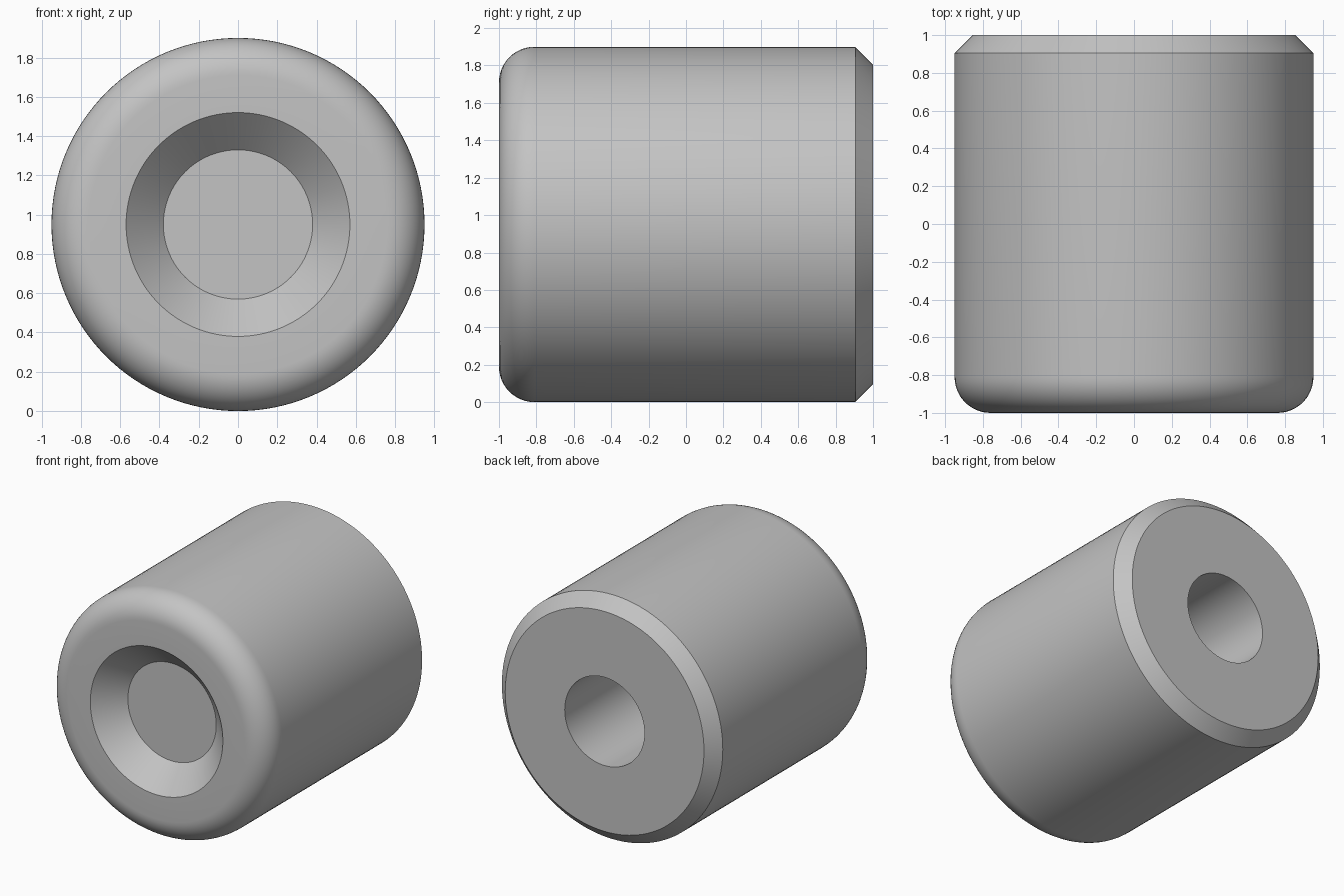
import bpy, bmesh, math
from mathutils import Vector

cube = bpy.data.objects.get("Cube")
if cube:
    bpy.data.objects.remove(cube, do_unlink=True)

RADIUS, HALF = 0.95, 1.0
FILLET, CHAMFER = 0.19, 0.095
RECESS_OUTER, RECESS_INNER = 0.57, 0.38
HOLE_RADIUS, HOLE_DEPTH = 0.343, 1.2
SEGMENTS, FILLET_STEPS = 128, 12

# Plain grey material
grey = bpy.data.materials.new("plain_grey")
colour = (0.55, 0.55, 0.55, 1)
grey.use_nodes = True
grey.diffuse_color = colour
grey.node_tree.nodes["Principled BSDF"].inputs["Base Color"].default_value = colour

# Half section as (radius, y): conical front recess, then the front face
recess_floor = -HALF + RECESS_OUTER - RECESS_INNER
profile = [(0, recess_floor), (RECESS_INNER, recess_floor), (RECESS_OUTER, -HALF)]

# Rounded front rim
for i in range(FILLET_STEPS + 1):
    a = math.pi / 2 * i / FILLET_STEPS
    profile.append((RADIUS - FILLET + FILLET * math.sin(a),
                    -HALF + FILLET - FILLET * math.cos(a)))

# Chamfered back rim and blind back hole
profile += [(RADIUS, HALF - CHAMFER), (RADIUS - CHAMFER, HALF),
            (HOLE_RADIUS, HALF), (HOLE_RADIUS, HALF - HOLE_DEPTH),
            (0, HALF - HOLE_DEPTH)]

# Turn the section around the horizontal axis
bm = bmesh.new()
verts = [bm.verts.new((r, y, RADIUS)) for r, y in profile]
edges = [bm.edges.new(pair) for pair in zip(verts, verts[1:])]
bmesh.ops.spin(bm, geom=verts + edges, cent=Vector((0, 0, RADIUS)), axis=(0, 1, 0),
               angle=math.tau, steps=SEGMENTS, use_duplicate=False)
bmesh.ops.remove_doubles(bm, verts=bm.verts[:], dist=0.0001)
bmesh.ops.recalc_face_normals(bm, faces=bm.faces[:])

mesh = bpy.data.meshes.new("cylindrical_body")
bm.to_mesh(mesh)
bm.free()
mesh.materials.append(grey)
body = bpy.data.objects.new("cylindrical_body", mesh)
bpy.context.collection.objects.link(body)

# Smooth round surfaces, crisp rims
for obj in bpy.context.selected_objects:
    obj.select_set(False)
body.select_set(True)
bpy.context.view_layer.objects.active = body
bpy.ops.object.shade_smooth_by_angle(angle=math.radians(30))
